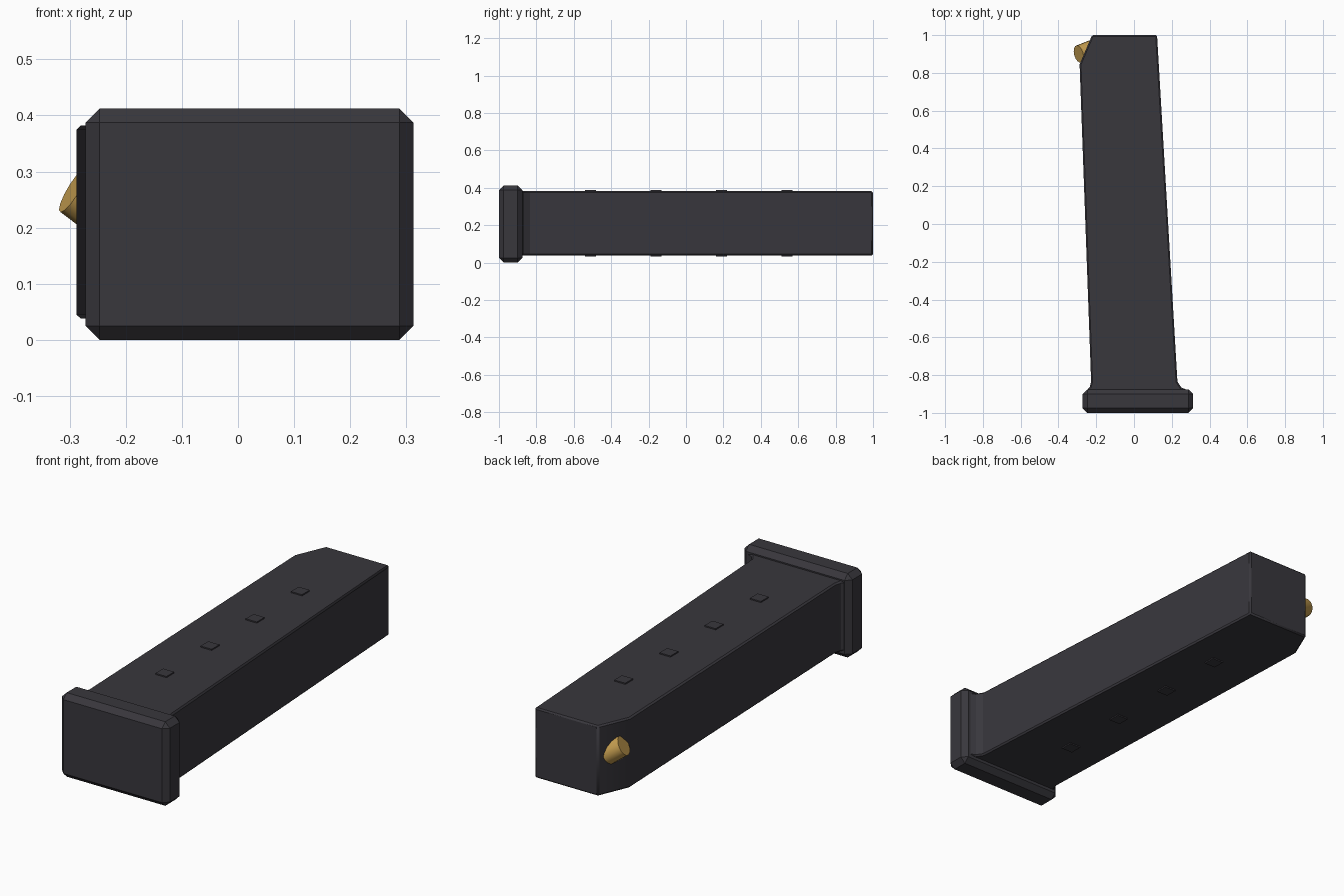
import bpy, bmesh, math
from mathutils import Vector

cube = bpy.data.objects.get("Cube")
if cube:
    bpy.data.objects.remove(cube, do_unlink=True)


def make_material(name, color):
    mat = bpy.data.materials.new(name)
    mat.use_nodes = True
    rgba = (*color, 1)
    mat.diffuse_color = rgba
    for node in mat.node_tree.nodes:
        if node.type == "BSDF_PRINCIPLED":
            node.inputs["Base Color"].default_value = rgba
    return mat


dark = make_material("dark_steel", (0.04, 0.038, 0.046))
brass = make_material("brass", (0.56, 0.34, 0.08))


def add_object(name, bm, mat, bevel=0, smooth=None):
    bmesh.ops.recalc_face_normals(bm, faces=bm.faces[:])
    mesh = bpy.data.meshes.new(name)
    bm.to_mesh(mesh)
    bm.free()
    obj = bpy.data.objects.new(name, mesh)
    bpy.context.collection.objects.link(obj)
    mesh.materials.append(mat)
    if bevel:
        mod = obj.modifiers.new("Bevel", "BEVEL")
        mod.width = bevel
        mod.segments = 1
        mod.limit_method = "ANGLE"
        mod.angle_limit = math.radians(50)
    if smooth:
        bpy.ops.object.select_all(action="DESELECT")
        obj.select_set(True)
        bpy.context.view_layer.objects.active = obj
        bpy.ops.object.shade_smooth_by_angle(angle=math.radians(smooth))
    return obj


def extruded(points, z0, z1):
    bm = bmesh.new()
    face = bm.faces.new([bm.verts.new((x, y, z0)) for x, y in points])
    top = bmesh.ops.extrude_face_region(bm, geom=[face])["geom"]
    verts = [v for v in top if isinstance(v, bmesh.types.BMVert)]
    bmesh.ops.translate(bm, verts=verts, vec=(0, 0, z1 - z0))
    return bm


def box(x0, x1, y0, y1, z0, z1):
    return extruded([(x0, y0), (x1, y0), (x1, y1), (x0, y1)], z0, z1)


# Base plate with chamfered edges
add_object("base_plate", box(-0.272, 0.313, -1, -0.875, 0, 0.412), dark, 0.025)

# Tapered leaning body, flared at the base and cut at one rear corner
outline = [(-0.25, -0.88), (0.285, -0.88), (0.25, -0.865), (0.23, -0.835),
           (0.122, 1), (-0.222, 1), (-0.288, 0.845), (-0.227, -0.835),
           (-0.235, -0.865)]
add_object("body", extruded(outline, 0.038, 0.382), dark, 0.013, 30)

# Raised studs on the upper and lower faces
for i in range(4):
    y = -0.51 + i * 0.35
    for side, z in (("upper", 0.38), ("lower", 0.032)):
        add_object(f"{side}_stud_{i + 1}",
                   box(-0.07, -0.01, y - 0.03, y + 0.03, z, z + 0.008), dark)

# Brass cartridge poking out of the cut corner
axis = Vector((-0.82, -0.22, 0.5)).normalized()
length = 0.09
bm = bmesh.new()
bmesh.ops.create_cone(bm, cap_ends=True, segments=14, radius1=0.056,
                      radius2=0.047, depth=length)
bmesh.ops.rotate(bm, verts=bm.verts[:],
                 matrix=axis.to_track_quat("Z", "Y").to_matrix())
bmesh.ops.translate(bm, verts=bm.verts[:],
                    vec=Vector((-0.293, 0.9, 0.268)) - axis * length / 2)
add_object("cartridge", bm, brass, 0, 40)
